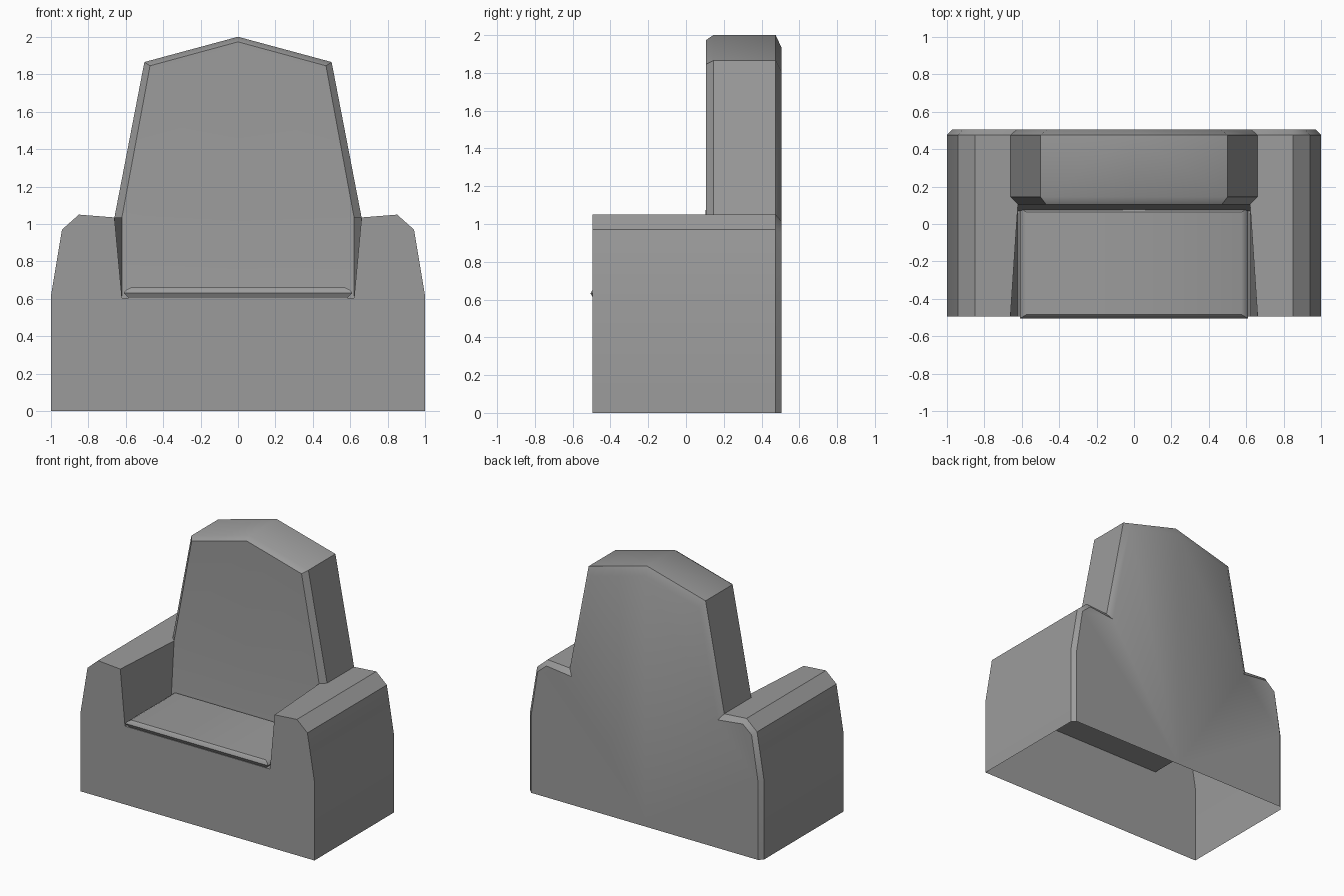
import bpy, bmesh, math

cube = bpy.data.objects.get("Cube")
if cube:
    bpy.data.objects.remove(cube, do_unlink=True)

# One plain grey fabric
GREY = (0.33, 0.33, 0.33, 1)
fabric = bpy.data.materials.new("grey fabric")
fabric.use_nodes = True
fabric.diffuse_color = GREY
fabric.node_tree.nodes["Principled BSDF"].inputs["Base Color"].default_value = GREY


def finish(name, bm, mirror):
    """Turn a bmesh into a shaded object, mirrored across x if asked."""
    if mirror:
        bmesh.ops.mirror(bm, geom=bm.verts[:] + bm.edges[:] + bm.faces[:],
                         axis='X', merge_dist=0.001)
    bmesh.ops.recalc_face_normals(bm, faces=bm.faces)
    mesh = bpy.data.meshes.new(name)
    bm.to_mesh(mesh)
    bm.free()
    mesh.materials.append(fabric)
    obj = bpy.data.objects.new(name, mesh)
    bpy.context.collection.objects.link(obj)
    bpy.ops.object.select_all(action='DESELECT')
    obj.select_set(True)
    bpy.context.view_layer.objects.active = obj
    bpy.ops.object.shade_smooth_by_angle(angle=math.radians(35))
    return obj


def row(bm, profile, y):
    """Place an (x, z) profile at depth y."""
    return [bm.verts.new((x, y, z)) for x, z in profile]


def strip(bm, a, b):
    """Join two rows of points with quads."""
    for i in range(len(a) - 1):
        bm.faces.new((a[i], a[i + 1], b[i + 1], b[i]))


FRONT, RIM, BACK = -0.495, 0.475, 0.505
REST, REST_RIM, SEAT_BACK = 0.105, 0.145, 0.07
SEAT = 0.605
arm = [(1, 0), (1, 0.61), (0.94, 0.97), (0.85, 1.05), (0.66, 1.035)]
crest = [(0.5, 1.865), (0, 2)]
back_inset = [(0.97, 0), (0.97, 0.6), (0.915, 0.95), (0.84, 1.015),
              (0.625, 0.99), (0.465, 1.81), (0, 1.935)]

# Hollow chair body, open underneath, one half then mirrored
bm = bmesh.new()
front = row(bm, arm + [(0.62, SEAT), (0, SEAT), (0, 0)], FRONT)
rim = row(bm, arm + crest, RIM)
back = row(bm, back_inset + [(0, 0)], BACK)
bm.faces.new(front)
bm.faces.new(back)
strip(bm, rim, back[:-1])
strip(bm, front[:4], rim[:4])

# Backrest front, with a softened edge and a reclined lower part
panel = row(bm, [(0.62, 1.035), (0.47, 1.845), (0, 1.973)], REST)
panel_rim = row(bm, arm[-1:] + crest, REST_RIM)
middle = row(bm, [(0, 1.08)], REST)[0]
seat_back = row(bm, [(0.62, SEAT), (0, SEAT)], SEAT_BACK)
strip(bm, panel, panel_rim)
strip(bm, panel_rim, rim[4:])
bm.faces.new(panel + [middle])
bm.faces.new((panel[0], middle, seat_back[1], seat_back[0]))

# Arm top, inner arm wall and seat base
bm.faces.new((front[3], front[4], panel[0], panel_rim[0], rim[4], rim[3]))
bm.faces.new((front[4], front[5], seat_back[0], panel[0]))
strip(bm, front[5:7], seat_back)
finish("chair_body", bm, True)

# Seat cushion: stacked rectangles with a bulging edge
bm = bmesh.new()
rings = []
for inset, z in ((0.025, SEAT), (0, 0.632), (0.012, 0.648), (0.036, 0.66)):
    w, y0, y1 = 0.61 - inset, -0.505 + inset * 0.6, 0.085 - inset * 0.6
    rings.append([bm.verts.new((x, y, z)) for x, y in
                  ((-w, y0), (w, y0), (w, y1), (-w, y1))])
for low, high in zip(rings, rings[1:]):
    strip(bm, low + low[:1], high + high[:1])
bm.faces.new(rings[-1])
finish("seat_cushion", bm, False)
